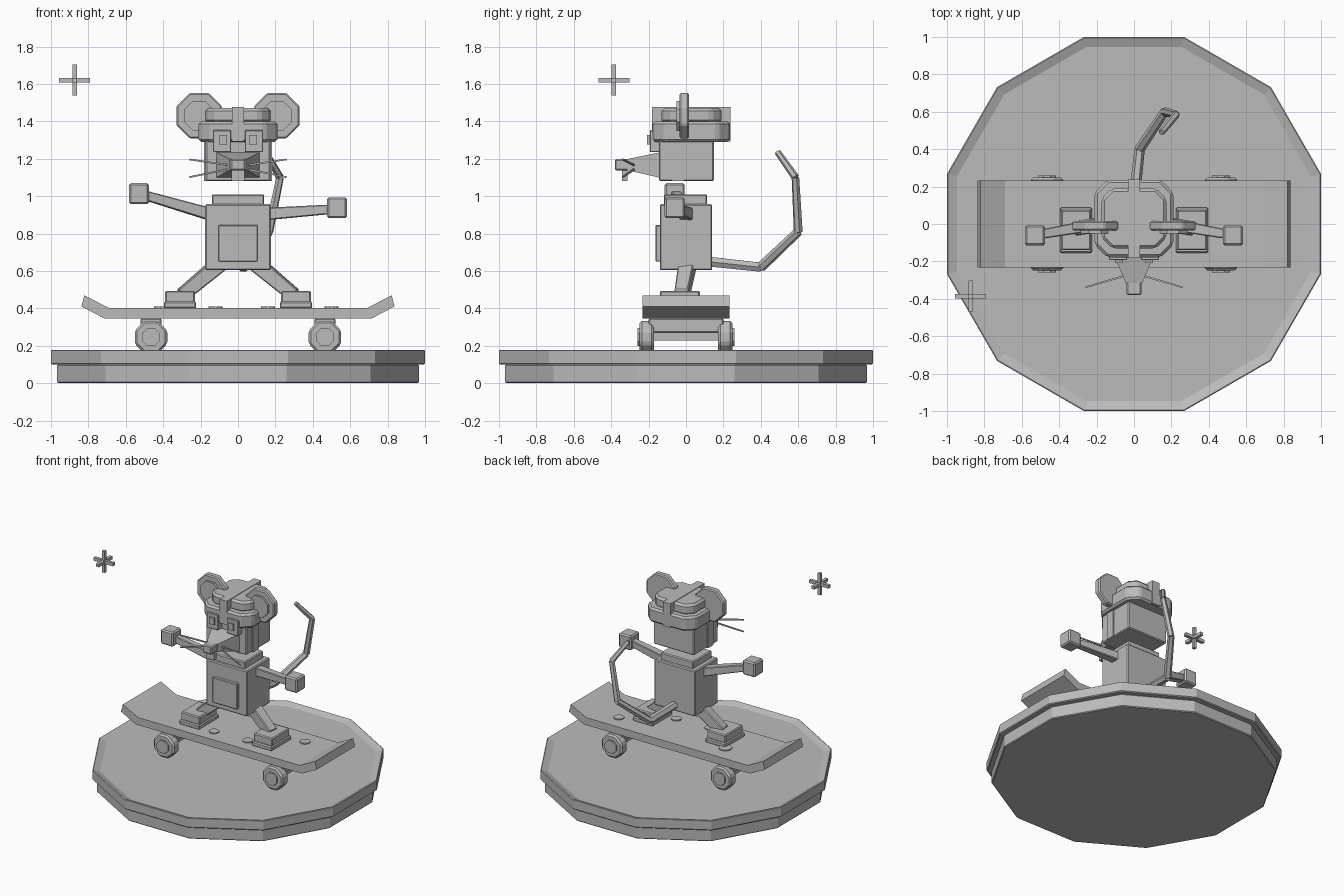
import bpy, bmesh, math
from mathutils import Vector, Matrix

if "Cube" in bpy.data.objects:
    bpy.data.objects.remove(bpy.data.objects["Cube"])

grey = bpy.data.materials.new("plain grey")
grey.diffuse_color = (0.5, 0.5, 0.5, 1)
grey.use_nodes = True
grey.node_tree.nodes["Principled BSDF"].inputs["Base Color"].default_value = grey.diffuse_color


def finish(name, bm, bevel=0.0):
    bmesh.ops.recalc_face_normals(bm, faces=bm.faces)
    me = bpy.data.meshes.new(name)
    bm.to_mesh(me)
    bm.free()
    me.materials.append(grey)
    ob = bpy.data.objects.new(name, me)
    bpy.context.collection.objects.link(ob)
    if bevel:
        m = ob.modifiers.new("bevel", "BEVEL")
        m.width, m.segments = bevel, 1
    return ob


def box(name, x, y, z, bevel=0.007):
    bm = bmesh.new()
    size = [r[1] - r[0] for r in (x, y, z)]
    mid = [(r[1] + r[0]) / 2 for r in (x, y, z)]
    bmesh.ops.create_cube(bm, size=1, matrix=Matrix.Translation(mid) @ Matrix.Diagonal((*size, 1)))
    return finish(name, bm, bevel)


def bar(name, p, q, a0, a1, n=4, bevel=0.0):
    """Straight n-sided bar from p to q, flat side outward, half widths a0 and a1."""
    p, q = Vector(p), Vector(q)
    d = q - p
    k = 1 / math.cos(math.pi / n)
    rot = d.to_track_quat('Z', 'Y').to_matrix().to_4x4()
    bm = bmesh.new()
    bmesh.ops.create_cone(bm, cap_ends=True, segments=n, radius1=a0 * k, radius2=a1 * k, depth=d.length,
                          matrix=Matrix.Translation((p + q) / 2) @ rot @ Matrix.Rotation(math.pi / n, 4, 'Z'))
    return finish(name, bm, bevel)


def extrude(name, pts, vec, bevel=0.0):
    bm = bmesh.new()
    f = bm.faces.new([bm.verts.new(p) for p in pts])
    r = bmesh.ops.extrude_face_region(bm, geom=[f])
    bmesh.ops.translate(bm, vec=vec, verts=[v for v in r["geom"] if isinstance(v, bmesh.types.BMVert)])
    return finish(name, bm, bevel)


def chamfered(name, hx, y0, y1, c, z0, z1, bevel):
    """Block with cut corners seen from above."""
    pts = [(hx, y0 + c), (hx, y1 - c), (hx - c, y1), (c - hx, y1),
           (-hx, y1 - c), (-hx, y0 + c), (c - hx, y0), (hx - c, y0)]
    return extrude(name, [(x, y, z0) for x, y in pts], (0, 0, z1 - z0), bevel)


# twelve-sided base with a raised rim
bar("base_lower", (0, 0, 0), (0, 0, 0.10), 0.967, 0.967, 12, 0.006)
bm = bmesh.new()
bmesh.ops.create_cone(bm, cap_ends=True, segments=12, radius1=1 / math.cos(math.pi / 12),
                      radius2=1 / math.cos(math.pi / 12), depth=0.08,
                      matrix=Matrix.Translation((0, 0, 0.14)) @ Matrix.Rotation(math.pi / 12, 4, 'Z'))
top = max(bm.faces, key=lambda f: f.calc_center_median().z)
bmesh.ops.inset_individual(bm, faces=[top], thickness=0.055)
bmesh.ops.translate(bm, verts=top.verts, vec=(0, 0, -0.021))
finish("base_rim", bm, 0.006)

# skateboard deck with upturned ends
half = [(0.712, 0.345), (0.837, 0.41), (0.822, 0.469), (0.691, 0.403)]
prof = half + [(-x, z) for x, z in reversed(half)]
extrude("deck", [(x, -0.233, z) for x, z in prof], (0, 0.466, 0))
for x, y, r in ((-0.40, 0.09, 0.046), (0.50, 0.105, 0.036), (-0.12, -0.12, 0.035), (0.16, -0.11, 0.036)):
    bar("deck_spot", (x, y, 0.40), (x, y, 0.411), r, r, 10)

# trucks and wheels
for x in (-0.465, 0.465):
    box("truck", (x - 0.055, x + 0.055), (-0.2, 0.2), (0.27, 0.347))
    box("axle", (x - 0.025, x + 0.025), (-0.19, 0.19), (0.228, 0.28), 0)
    for s in (-1, 1):
        bar("wheel", (x, s * 0.172, 0.246), (x, s * 0.248, 0.246), 0.087, 0.087, 8, 0.012)
        bar("wheel_hub", (x, s * 0.24, 0.246), (x, s * 0.26, 0.246), 0.048, 0.048, 8)

# shoes and legs
for s in (-1, 1):
    x = s * 0.31
    box("sole", (x - 0.086, x + 0.086), (-0.155, 0.088), (0.40, 0.436))
    box("shoe", (x - 0.08, x + 0.08), (-0.14, 0.075), (0.43, 0.494))
    bar("leg", (s * 0.09, 0.01, 0.645), (s * 0.30, -0.022, 0.47), 0.043, 0.037, 4, 0.006)

# torso
box("torso", (-0.176, 0.176), (-0.14, 0.14), (0.604, 0.957))
box("belly_patch", (-0.105, 0.105), (-0.163, -0.13), (0.65, 0.845), 0.004)
box("collar", (-0.14, 0.14), (-0.118, 0.113), (0.95, 1.01))

# arms and hands
for s, z in ((-1, 1.013), (1, 0.938)):
    bar("arm", (s * 0.155, 0.005, 0.905), (s * 0.50, -0.055, z - 0.008), 0.033, 0.025, 4, 0.005)
    box("hand", sorted((s * 0.476, s * 0.583)), (-0.115, -0.007), (z - 0.056, z + 0.056), 0.01)

# head, snout, nose, tooth
box("head", (-0.174, 0.174), (-0.145, 0.15), (1.08, 1.30))
bm = bmesh.new()
rings = [[bm.verts.new((sx * hx, y, z1 if sz > 0 else z0)) for sx, sz in ((-1, -1), (1, -1), (1, 1), (-1, 1))]
         for hx, y, z0, z1 in ((0.122, -0.13, 1.096, 1.236), (0.045, -0.315, 1.139, 1.198))]
for r in rings:
    bm.faces.new(r)
for i in range(4):
    j = (i + 1) % 4
    bm.faces.new((rings[0][i], rings[0][j], rings[1][j], rings[1][i]))
finish("snout", bm)
box("nose", (-0.04, 0.04), (-0.38, -0.298), (1.137, 1.198))
box("tooth", (-0.034, 0.034), (-0.342, -0.312), (1.08, 1.145), 0)

# helmet
chamfered("helmet_brim", 0.21, -0.178, 0.235, 0.067, 1.29, 1.40, 0.014)
chamfered("helmet_crown", 0.173, -0.13, 0.19, 0.055, 1.39, 1.472, 0.016)
box("helmet_stripe", (-0.032, 0.032), (-0.183, 0.238), (1.292, 1.476), 0)

# paired face parts
for s in (-1, 1):
    box("chin_strap", sorted((s * 0.165, s * 0.182)), (-0.075, -0.01), (1.08, 1.30), 0)
    box("eye", sorted((s * 0.037, s * 0.134)), (-0.193, -0.135), (1.235, 1.353), 0.004)
    box("pupil", sorted((s * 0.06, s * 0.102)), (-0.208, -0.185), (1.275, 1.327), 0)
    x = s * 0.208
    bar("ear", (x, -0.034, 1.43), (x, 0.016, 1.43), 0.122, 0.122, 8, 0.008)
    bar("inner_ear", (x, -0.05, 1.43), (x, -0.03, 1.43), 0.079, 0.079, 8)
    for z0, z1 in ((1.165, 1.196), (1.145, 1.102)):
        bar("whisker", (s * 0.045, -0.275, z0), (s * 0.258, -0.338, z1), 0.005, 0.004)

# tail
path = [(0, 0.12, 0.65), (0.03, 0.40, 0.62), (0.165, 0.60, 0.81), (0.225, 0.585, 1.10), (0.148, 0.49, 1.235)]
width = [0.026, 0.024, 0.021, 0.018, 0.015]
for i in range(4):
    bar("tail_segment", path[i], path[i + 1], width[i], width[i + 1], 6)

# floating sparkle
c = Vector((-0.874, -0.386, 1.62))
for axis in range(3):
    h = Vector([0.083 if a == axis else 0.012 for a in range(3)])
    box("sparkle_bar", *[(c[a] - h[a], c[a] + h[a]) for a in range(3)], bevel=0)
